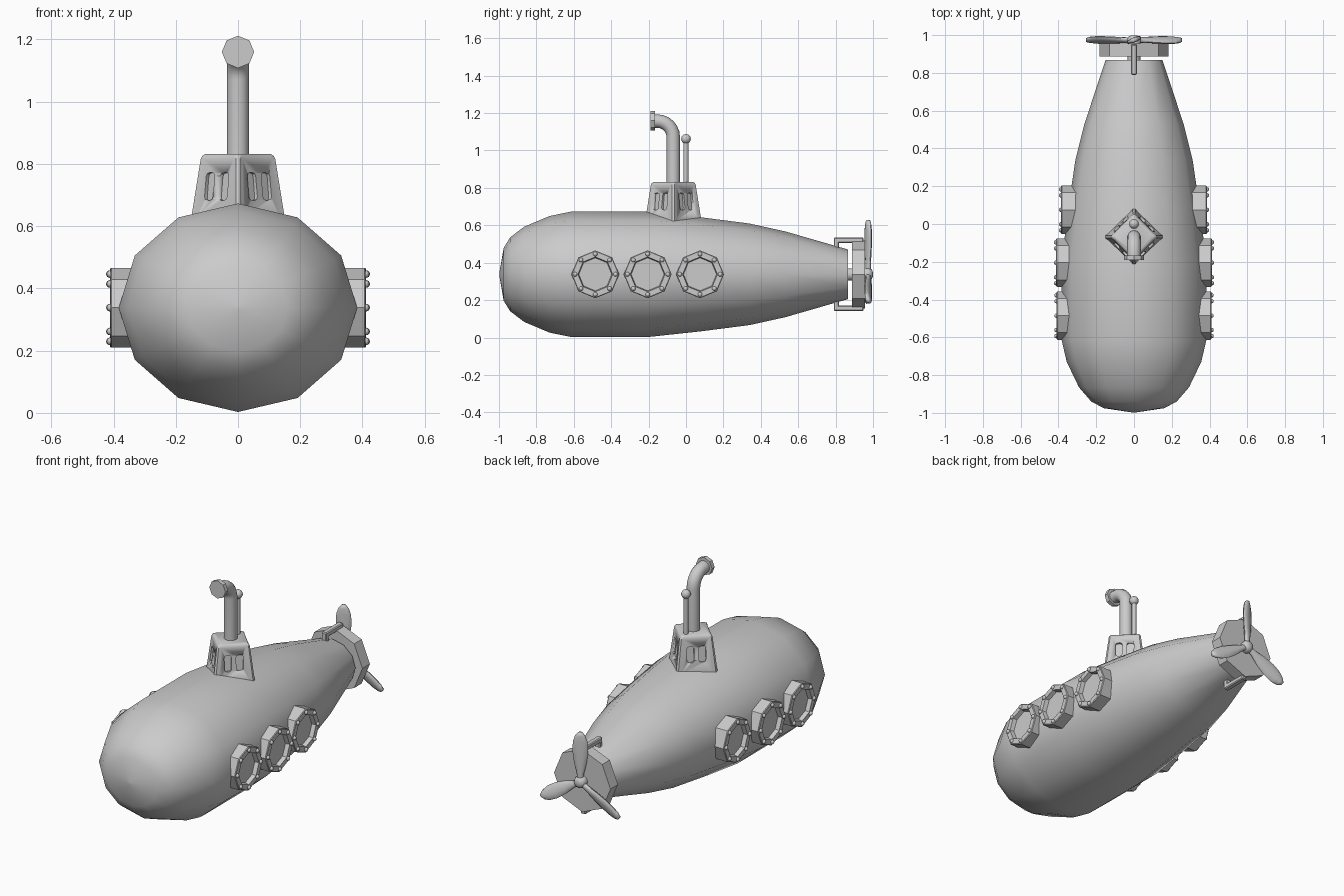
import bpy, bmesh, math
from math import sin, cos, pi, radians
from mathutils import Vector, Matrix

if "Cube" in bpy.data.objects:
    bpy.data.objects.remove(bpy.data.objects["Cube"])

grey = bpy.data.materials.new("hull_grey")
grey.use_nodes = True
grey.diffuse_color = (0.6, 0.6, 0.6, 1)
grey.node_tree.nodes["Principled BSDF"].inputs["Base Color"].default_value = (0.6, 0.6, 0.6, 1)

MID = 0.338            # height of the hull axis
TOWER_Y = -0.068


def finish(name, bm, angle=35):
    bmesh.ops.recalc_face_normals(bm, faces=bm.faces)
    mesh = bpy.data.meshes.new(name)
    bm.to_mesh(mesh)
    bm.free()
    mesh.materials.append(grey)
    obj = bpy.data.objects.new(name, mesh)
    bpy.context.collection.objects.link(obj)
    bpy.ops.object.select_all(action='DESELECT')
    bpy.context.view_layer.objects.active = obj
    obj.select_set(True)
    bpy.ops.object.shade_smooth_by_angle(angle=radians(angle))
    return obj


def skin(bm, rings):
    """Join equal rings of points into a capped tube."""
    loops = [[bm.verts.new(p) for p in ring] for ring in rings]
    n = len(loops[0])
    for a, b in zip(loops, loops[1:]):
        for i in range(n):
            j = (i + 1) % n
            bm.faces.new((a[i], a[j], b[j], b[i]))
    bm.faces.new(loops[0])
    bm.faces.new(loops[-1])


def lathe(name, profile, sides, matrix, angle=35):
    """Spin (radius, height) pairs around local z."""
    bm = bmesh.new()
    skin(bm, [[(r * cos(2 * pi * i / sides), r * sin(2 * pi * i / sides), h)
               for i in range(sides)] for r, h in profile])
    bm.transform(matrix)
    return finish(name, bm, angle)


def ball(name, radius, centre, scale=(1, 1, 1)):
    bm = bmesh.new()
    bmesh.ops.create_uvsphere(bm, u_segments=12, v_segments=8, radius=radius)
    bm.transform(Matrix.Translation(centre) @ Matrix.Diagonal((*scale, 1)))
    return finish(name, bm, 60)


def box(name, lo, hi, bevel=0.005):
    bm = bmesh.new()
    bmesh.ops.create_cube(bm, size=1)
    lo, hi = Vector(lo), Vector(hi)
    bm.transform(Matrix.Translation((lo + hi) / 2) @ Matrix.Diagonal((*(hi - lo), 1)))
    bmesh.ops.bevel(bm, geom=bm.edges[:], offset=bevel, segments=1, affect='EDGES')
    return finish(name, bm)


def at(x, y, z):
    return Matrix.Translation((x, y, z))


ALONG_Y = Matrix.Rotation(-pi / 2, 4, 'X')    # local z to +y

# Hull: twelve-sided oval sections, (y, size factor)
sections = [(-0.998, 0.02), (-0.975, 0.42), (-0.94, 0.59), (-0.865, 0.76), (-0.73, 0.93),
            (-0.615, 1), (-0.2, 1), (0.08, 0.91), (0.34, 0.81), (0.53, 0.685), (0.867, 0.395)]
bm = bmesh.new()
skin(bm, [[(0.383 * s * sin(pi * i / 6), y, MID + 0.335 * s * cos(pi * i / 6))
           for i in range(12)] for y, s in sections])
finish("hull", bm, 50)

# Portholes: stepped octagonal rims with eight rivets, mirrored
for side, label in ((1, "left"), (-1, "right")):
    for y, face in ((-0.485, 0.41), (-0.205, 0.412), (0.075, 0.386)):
        m = at(0, y, MID) @ Matrix.Rotation(side * pi / 2, 4, 'Y')
        lathe(f"porthole_{label}", [(0.128, face - 0.13), (0.128, face - 0.004), (0.124, face),
                                    (0.093, face), (0.088, face - 0.024)], 8, m)
        for i in range(8):
            a = i * pi / 4
            ball(f"rivet_{label}", 0.012,
                 (side * face, y + 0.108 * cos(a), MID + 0.108 * sin(a)))


# Tower: tapered square set on its corner, with softened corners
def tower_ring(half, z):
    ring = []
    for k in range(4):
        a = k * pi / 2
        for d, r in ((-0.13, 0.9), (-0.05, 0.985), (0.05, 0.985), (0.13, 0.9)):
            ring.append((half * r * cos(a + d), TOWER_Y + half * r * sin(a + d), z))
    return ring


bm = bmesh.new()
skin(bm, [tower_ring(h, z) for h, z in
          ((0.168, 0.54), (0.153, 0.625), (0.122, 0.815), (0.117, 0.826), (0.106, 0.832))])
tower = finish("tower", bm, 40)

# Window recesses: two rounded slots cut into each tower face
bm = bmesh.new()
for k in range(4):
    for u in (-0.032, 0.032):
        pane = bmesh.new()
        bmesh.ops.create_cube(pane, size=1)
        pane.transform(Matrix.Diagonal((0.03, 0.038, 0.09, 1)))
        bmesh.ops.bevel(pane, geom=[e for e in pane.edges
                        if abs(e.verts[0].co.x - e.verts[1].co.x) > 0.01],
                        offset=0.012, segments=2, profile=0.5, affect='EDGES')
        pane.transform(at(0, TOWER_Y, 0.728) @ Matrix.Rotation(pi / 4 + k * pi / 2, 4, 'Z')
                       @ at(0.1, u, 0) @ Matrix.Rotation(-0.11, 4, 'Y'))
        temp = bpy.data.meshes.new("pane")
        pane.to_mesh(temp)
        pane.free()
        bm.from_mesh(temp)
        bpy.data.meshes.remove(temp)
cutter = finish("window_cutter", bm)
cutter.hide_render = True
cutter.hide_set(True)
cutter.display_type = 'WIRE'
cut = tower.modifiers.new("windows", 'BOOLEAN')
cut.operation = 'DIFFERENCE'
cut.object = cutter
bpy.context.view_layer.update()
carved = bpy.data.meshes.new_from_object(tower.evaluated_get(bpy.context.evaluated_depsgraph_get()))
tower.modifiers.clear()
tower.data = carved
bpy.data.objects.remove(cutter)

# Periscope: upright pipe, quarter bend, forward octagonal eyepiece
bend = 0.085
bend_z = 1.157 - bend
path = [(TOWER_Y, 0.8, 0)]
for i in range(7):
    a = i * pi / 12
    path.append((TOWER_Y - bend * (1 - cos(a)), bend_z + bend * sin(a), a))
path.append((-0.175, 1.157, pi / 2))
bm = bmesh.new()
rings = []
for y, z, a in path:
    ring = []
    for i in range(12):
        t = i * pi / 6
        off = 0.036 * sin(t)
        ring.append((0.036 * cos(t), y + off * cos(a), z + off * sin(a)))
    rings.append(ring)
skin(bm, rings)
finish("periscope", bm, 40)
lathe("periscope_eyepiece", [(0.052, 0), (0.052, 0.024)], 8, at(0, -0.19, 1.16) @ ALONG_Y)

# Antenna
lathe("antenna", [(0.013, 0.8), (0.013, 1.06)], 8, at(0, 0, 0), 60)
ball("antenna_tip", 0.026, (0, 0, 1.062))

# Stern drum, shaft and its two brackets
lathe("drive_shaft", [(0.034, 0.84), (0.034, 0.9)], 10, at(0, 0, MID) @ ALONG_Y, 40)
lathe("stern_drum", [(0.182, 0.887), (0.182, 0.956)], 8, at(0, 0, MID) @ ALONG_Y)
for s, label in ((1, "upper"), (-1, "lower")):
    for part, y0, y1, z0, z1 in (("arm", 0.79, 0.95, 0.168, 0.197),
                                 ("foot", 0.79, 0.818, 0.13, 0.197)):
        zs = sorted((MID + s * z0, MID + s * z1))
        box(f"{label}_bracket_{part}", (-0.016, y0, zs[0]), (0.016, y1, zs[1]))

# Propeller: hub and three pitched teardrop blades
lathe("propeller_hub", [(0.034, 0.95), (0.036, 0.975), (0.028, 0.992), (0.012, 0.999)],
      12, at(0, 0, MID) @ ALONG_Y, 50)
for k in range(3):
    bm = bmesh.new()
    rings = []
    for h, w in ((0.01, 0.016), (0.05, 0.02), (0.11, 0.034), (0.18, 0.043), (0.235, 0.04),
                 (0.27, 0.028), (0.288, 0.012), (0.291, 0.002)):
        rings.append([(w * cos(i * pi / 5), min(w, 0.014) * sin(i * pi / 5), h)
                      for i in range(10)])
    skin(bm, rings)
    bm.transform(at(0, 0.974, MID) @ Matrix.Rotation(k * 2 * pi / 3, 4, 'Y')
                 @ Matrix.Rotation(radians(22), 4, 'Z'))
    finish("propeller_blade", bm, 60)
